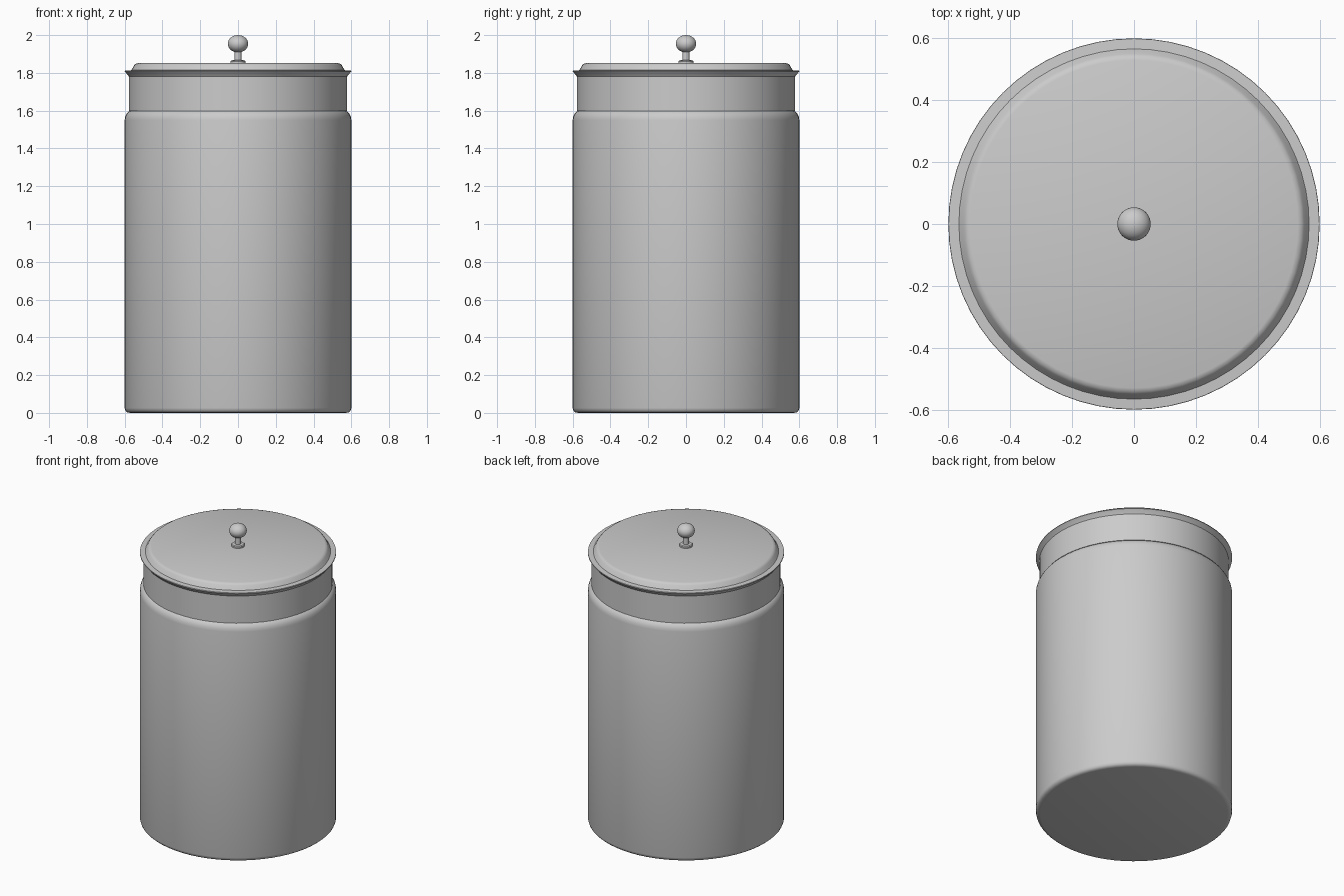
import bpy, bmesh, math

if "Cube" in bpy.data.objects:
    bpy.data.objects.remove(bpy.data.objects["Cube"], do_unlink=True)

metal = bpy.data.materials.new("grey_metal")
metal.use_nodes = True
colour = (0.6, 0.6, 0.6, 1)
metal.diffuse_color = colour
metal.node_tree.nodes["Principled BSDF"].inputs["Base Color"].default_value = colour


def lathe(name, profile, segments=64, angle=35):
    """Revolve (radius, height) points, bottom to top, around z."""
    bm = bmesh.new()
    verts = [bm.verts.new((r, 0, z)) for r, z in profile]
    edges = [bm.edges.new(pair) for pair in zip(verts, verts[1:])]
    bmesh.ops.spin(bm, geom=verts + edges, cent=(0, 0, 0), axis=(0, 0, 1),
                   angle=math.tau, steps=segments, use_duplicate=False)
    bmesh.ops.remove_doubles(bm, verts=bm.verts, dist=1e-5)
    bmesh.ops.recalc_face_normals(bm, faces=bm.faces)
    mesh = bpy.data.meshes.new(name)
    bm.to_mesh(mesh)
    bm.free()
    mesh.materials.append(metal)
    obj = bpy.data.objects.new(name, mesh)
    bpy.context.collection.objects.link(obj)
    bpy.ops.object.select_all(action='DESELECT')
    obj.select_set(True)
    bpy.context.view_layer.objects.active = obj
    bpy.ops.object.shade_smooth_by_angle(angle=math.radians(angle))
    return obj


# Canister with a rounded foot and shoulder
lathe("canister_body", [
    (0, 0), (0.572, 0), (0.586, 0.003), (0.596, 0.012), (0.6, 0.026),
    (0.6, 1.55), (0.597, 1.568), (0.59, 1.583), (0.58, 1.594),
    (0.57, 1.6), (0, 1.6)])

# Straight neck band
lathe("neck_band", [(0, 1.598), (0.578, 1.598), (0.578, 1.785), (0, 1.785)])

# Lid with flared rim and raised flat top
lathe("lid", [
    (0, 1.78), (0.577, 1.78), (0.584, 1.79), (0.6, 1.807), (0.599, 1.812),
    (0.566, 1.814), (0.56, 1.822), (0.55, 1.84), (0.542, 1.848),
    (0.53, 1.852), (0, 1.852)])

# Knob: foot, stem and slightly flattened ball
lathe("knob_stem", [
    (0, 1.85), (0.041, 1.85), (0.041, 1.861), (0.036, 1.866),
    (0.019, 1.868), (0.018, 1.92), (0, 1.92)], 32)
steps = 16
lathe("knob_ball", [
    (0.054 * math.sin(math.pi * i / steps),
     1.954 - 0.046 * math.cos(math.pi * i / steps))
    for i in range(steps + 1)], 32)
